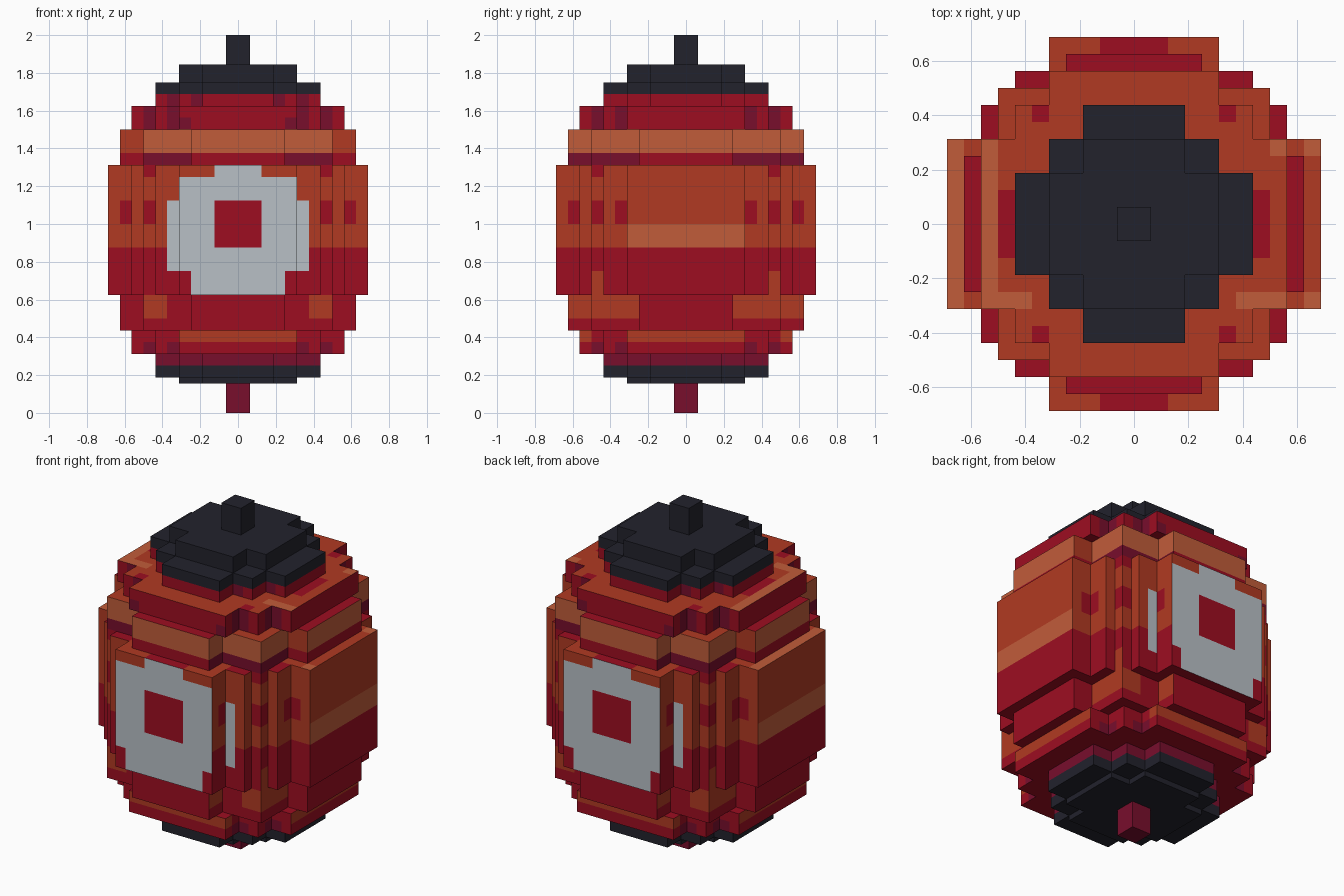
import bpy
import bmesh
from mathutils import Vector

cube = bpy.data.objects.get("Cube")
if cube:
    bpy.data.objects.remove(cube, do_unlink=True)

UNIT = 1 / 16  # one block; all sizes below are in blocks


# --- materials -------------------------------------------------------------
def make_material(name, rgb):
    linear = [(c / 255 / 12.92) if c < 11 else ((c / 255 + 0.055) / 1.055) ** 2.4 for c in rgb]
    mat = bpy.data.materials.new(name)
    mat.use_nodes = True
    mat.diffuse_color = (*linear, 1)
    mat.node_tree.nodes["Principled BSDF"].inputs["Base Color"].default_value = (*linear, 1)
    return mat


MATERIALS = [
    make_material("charcoal", (34, 34, 44)),
    make_material("red paper", (157, 13, 33)),
    make_material("orange paper", (177, 58, 34)),
    make_material("light orange paper", (193, 92, 58)),
    make_material("plum", (120, 14, 44)),
    make_material("pale grey", (185, 192, 198)),
]
CHARCOAL, RED, ORANGE, LIGHT, PLUM, GREY = range(len(MATERIALS))


# --- painting rules --------------------------------------------------------
# wall patch: (walls, across from, across to, z from, z to, colour)
#   walls: "F" front and back, "S" both sides, "FS" all; across is mirrored
# top patch:  (x from, x to, y from, y to, colour)
def band(low, high, colour):
    return ("FS", 0, 12, low, high, colour)


def top_both(x0, x1, y0, y1, colour):
    """The same top patch in all four quadrants."""
    return [(min(i * x0, i * x1), max(i * x0, i * x1),
             min(j * y0, j * y1), max(j * y0, j * y1), colour)
            for i in (-1, 1) for j in (-1, 1)]


def pick_colour(face, base, top, walls, tops):
    n, c = face.normal, face.calc_center_median()
    if n.z < -0.5:
        return base
    if n.z > 0.5:
        colour = top
        for x0, x1, y0, y1, paint in tops:
            if x0 < c.x < x1 and y0 < c.y < y1:
                colour = paint
        return colour
    side, across = ("F", abs(c.x)) if abs(n.y) > 0.5 else ("S", abs(c.y))
    colour = base
    for sides, a0, a1, z0, z1, paint in walls:
        if side in sides and a0 < across < a1 and z0 < c.z < z1:
            colour = paint
    return colour


# --- one stepped tier: a union of centred rectangles, extruded upward ------
def tier(name, steps, z0, z1, base, top=None, walls=(), tops=()):
    steps = steps + [(d, w) for w, d in steps]
    cuts = {v for step in steps for v in step}
    cuts |= {v for p in walls for v in p[1:3]} | {abs(v) for p in tops for v in p[:4]}
    cuts = sorted(cuts | {-v for v in cuts})
    levels = sorted({z1} | {z for p in walls for z in p[3:5] if z0 < z < z1})

    bm = bmesh.new()
    spans = list(zip(cuts, cuts[1:]))
    for xa, xb in spans:
        for ya, yb in spans:
            mx, my = abs(xa + xb) / 2, abs(ya + yb) / 2
            if any(mx < w and my < d for w, d in steps):
                bm.faces.new([bm.verts.new((x, y, z0)) for x, y in
                              ((xa, ya), (xb, ya), (xb, yb), (xa, yb))])
    bmesh.ops.remove_doubles(bm, verts=bm.verts[:], dist=0.001)

    region, height = bm.faces[:], z0
    for level in levels:
        out = bmesh.ops.extrude_face_region(bm, geom=region, use_keep_orig=(height == z0))["geom"]
        verts = [g for g in out if isinstance(g, bmesh.types.BMVert)]
        bmesh.ops.translate(bm, verts=verts, vec=Vector((0, 0, level - height)))
        old = [f for f in region if f.is_valid]
        if height != z0 and old:
            bmesh.ops.delete(bm, geom=old, context="FACES")
        region = [g for g in out if isinstance(g, bmesh.types.BMFace)]
        height = level
    bmesh.ops.recalc_face_normals(bm, faces=bm.faces[:])
    bm.normal_update()
    for face in bm.faces:
        face.material_index = pick_colour(face, base, base if top is None else top, walls, tops)
    bmesh.ops.scale(bm, vec=Vector((UNIT, UNIT, UNIT)), verts=bm.verts[:])

    mesh = bpy.data.meshes.new(name)
    bm.to_mesh(mesh)
    bm.free()
    for mat in MATERIALS:
        mesh.materials.append(mat)
    obj = bpy.data.objects.new(name, mesh)
    bpy.context.collection.objects.link(obj)
    return obj


# footprints, mirrored across the diagonal
PEG = [(1, 1)]
CAP = [(5, 3)]
COLLAR = [(7, 3), (5, 5)]
SHOULDER = [(9, 5), (7, 7)]
RING = [(10, 4), (8, 8)]
BODY = [(11, 5), (9, 7), (8, 8)]

# --- lower half ------------------------------------------------------------
tier("bottom_peg", PEG, 0, 2.5, PLUM)
tier("bottom_cap", CAP, 2.5, 3, CHARCOAL)
tier("bottom_collar", COLLAR, 3, 5, CHARCOAL, walls=[band(4, 5, PLUM)])
tier("lower_shoulder", SHOULDER, 5, 7, RED, walls=[
    ("FS", 0, 5, 6, 7, ORANGE),
    ("FS", 5, 6, 5, 6, PLUM),
    ("FS", 7, 8, 5, 6, PLUM),
    ("S", 8, 9, 6, 7, ORANGE),
])
tier("lower_ring", RING, 7, 10, RED, walls=[
    ("F", 6, 8, 8, 10, ORANGE),
    ("S", 4, 10, 8, 10, ORANGE),
])

# --- body with the pale panels on front and back ---------------------------
body_walls = [
    band(14, 21, ORANGE),
    ("S", 0, 5, 14, 16, LIGHT),
    ("S", 7, 8, 10, 12, ORANGE),
    ("FS", 7, 8, 20, 21, RED),
    ("S", 5, 6, 16, 18, RED),
    ("F", 0, 5, 10, 20, GREY),
    ("F", 0, 2, 20, 21, GREY),
    ("F", 4, 5, 10, 12, RED),
    ("F", 5, 6, 12, 18, GREY),
    ("F", 0, 2, 14, 18, RED),
]
body_walls += [("FS", a, a + 1, 16, 18, RED) for a in (7, 9)]
body_tops = top_both(5, 9, 5, 9, RED) + top_both(0, 2, 9, 11, RED)
body_tops += [(-11, -10, -5, 5, LIGHT), (10, 11, -5, -4, LIGHT), (10, 11, 4, 5, LIGHT)]
tier("body", BODY, 10, 21, RED, ORANGE, body_walls, body_tops)

# --- upper half ------------------------------------------------------------
tier("upper_ring", RING, 21, 24, RED, ORANGE, [
    band(22, 24, LIGHT),
    ("F", 8, 10, 22, 24, ORANGE),
    ("F", 4, 8, 21, 22, PLUM),
    ("S", 4, 10, 21, 22, PLUM),
], top_both(0, 4, 9, 10, RED) + top_both(9, 10, 0, 4, RED))

shoulder_tops = top_both(5, 6, 6, 7, RED) + top_both(7, 8, 0, 2, RED)
shoulder_tops += [(-9, -8, -4, 5, LIGHT), (-9, -6, -5, -4, LIGHT),
                  (6, 9, -5, -4, LIGHT), (8, 9, 4, 5, LIGHT)]
tier("upper_shoulder", SHOULDER, 24, 26, RED, ORANGE, [
    ("FS", 7, 8, 24, 26, PLUM),
    ("FS", 5, 6, 24, 26, PLUM),
    ("F", 4, 5, 24, 25, PLUM),
], shoulder_tops)

tier("top_collar", COLLAR, 26, 28, RED, CHARCOAL, [
    band(27, 28, CHARCOAL),
    ("F", 3, 4, 26, 27, PLUM),
    ("F", 5, 6, 26, 27, PLUM),
])
tier("top_cap", CAP, 28, 29.5, CHARCOAL)
tier("top_peg", PEG, 29.5, 32, CHARCOAL)
